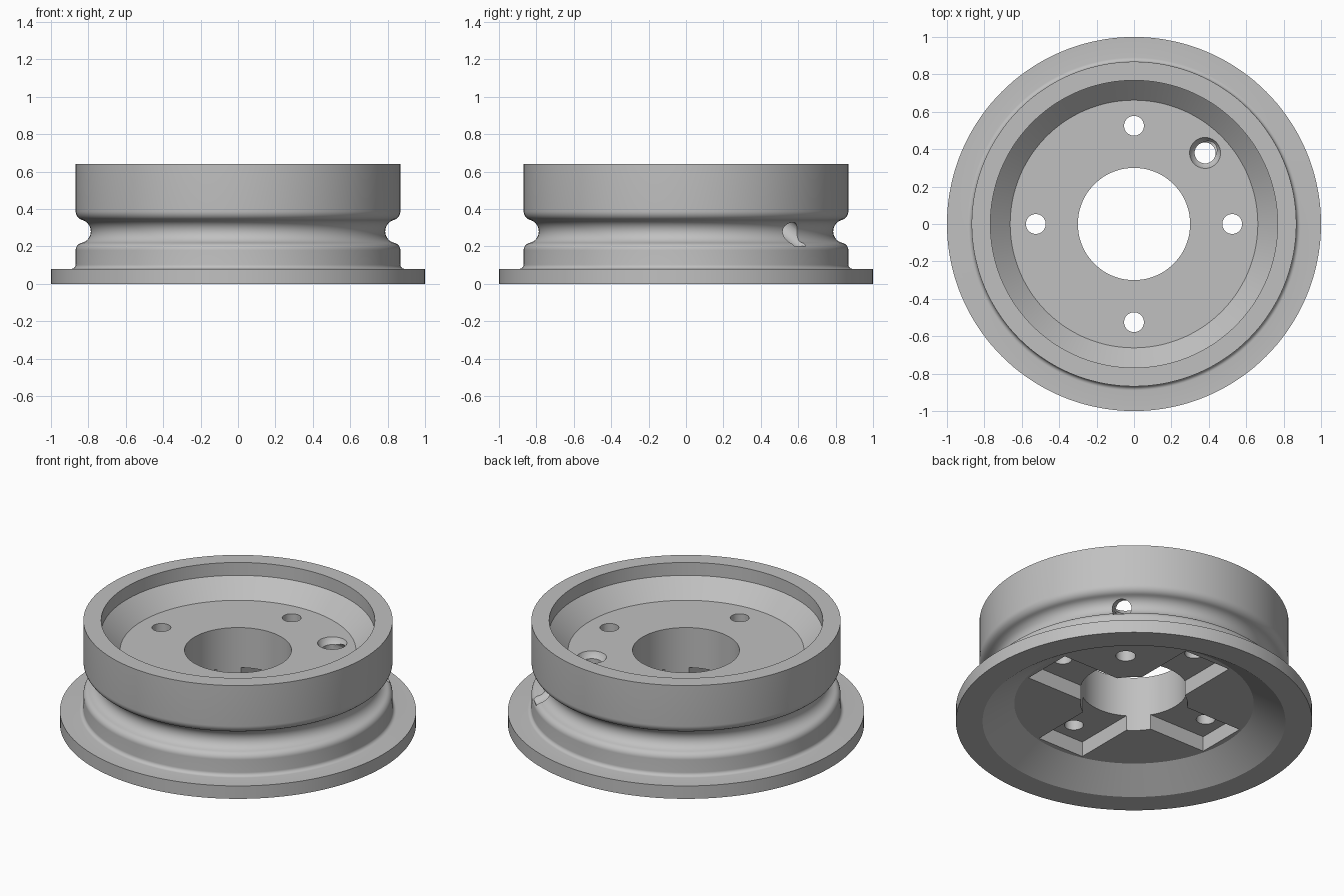
import bpy
import bmesh
from math import acos, cos, sin, pi, radians
from mathutils import Matrix, Vector

cube = bpy.data.objects.get("Cube")
if cube:
    bpy.data.objects.remove(cube, do_unlink=True)

metal = bpy.data.materials.new("grey_metal")
metal.use_nodes = True
grey = (0.53, 0.53, 0.53, 1)
metal.diffuse_color = grey
metal.node_tree.nodes["Principled BSDF"].inputs["Base Color"].default_value = grey


def arc(r, z, radius, start, end, steps=8):
    """Points along an arc in the (r, z) section plane."""
    angles = [start + (end - start) * i / steps for i in range(steps + 1)]
    return [(r + radius * cos(a), z + radius * sin(a)) for a in angles]


def add_object(name, bm):
    bmesh.ops.recalc_face_normals(bm, faces=bm.faces)
    mesh = bpy.data.meshes.new(name)
    bm.to_mesh(mesh)
    bm.free()
    mesh.materials.append(metal)
    obj = bpy.data.objects.new(name, mesh)
    bpy.context.collection.objects.link(obj)
    return obj


def lathe(name, profile, steps=144):
    """Revolve a closed (r, z) section around the z axis."""
    bm = bmesh.new()
    rings = []
    for i in range(steps):
        a = 2 * pi * i / steps
        rings.append([bm.verts.new((r * cos(a), r * sin(a), z)) for r, z in profile])
    n = len(profile)
    for i in range(steps):
        here, after = rings[i], rings[(i + 1) % steps]
        for j in range(n):
            k = (j + 1) % n
            bm.faces.new((here[j], after[j], after[k], here[k]))
    return add_object(name, bm)


def rod(name, start, end, radius):
    """Cylinder running between two points."""
    start, end = Vector(start), Vector(end)
    axis = end - start
    turn = axis.to_track_quat("Z", "Y").to_matrix().to_4x4()
    bm = bmesh.new()
    bmesh.ops.create_cone(bm, cap_ends=True, segments=40, radius1=radius,
                          radius2=radius, depth=axis.length,
                          matrix=Matrix.Translation((start + end) / 2) @ turn)
    return add_object(name, bm)


def box(name, size, centre):
    bm = bmesh.new()
    bmesh.ops.create_cube(bm, size=1, matrix=Matrix.Translation(centre)
                          @ Matrix.Diagonal((*size, 1)))
    return add_object(name, bm)


def carve(target, cutter):
    """Subtract the cutter, then discard it."""
    cutter.hide_render = True
    mod = target.modifiers.new("cut", "BOOLEAN")
    mod.operation = "DIFFERENCE"
    mod.solver = "EXACT"
    mod.object = cutter
    bpy.context.view_layer.objects.active = target
    bpy.ops.object.modifier_apply(modifier=mod.name)
    bpy.data.objects.remove(cutter, do_unlink=True)


# Wheel section: flange, rounded groove, drum, dished face and hub bore
drum, groove_r, groove_z, groove = 0.868, 0.85, 0.28, 0.063
top_fillet, low_fillet = 0.05, 0.04


def tangent(fillet):
    """Angle at which the groove meets a shoulder fillet, and fillet height."""
    a = acos((drum - fillet - groove_r) / (groove + fillet))
    return a, (groove + fillet) * sin(a)


top_a, top_h = tangent(top_fillet)
low_a, low_h = tangent(low_fillet)
profile = [(0.85, 0), (1, 0), (1, 0.08)]
profile += arc(drum + 0.022, 0.102, 0.022, 1.5 * pi, pi, 6)
profile += arc(drum - low_fillet, groove_z - low_h, low_fillet, 0, pi - low_a)
profile += arc(groove_r, groove_z, groove, 2 * pi - low_a, top_a, 16)[1:-1]
profile += arc(drum - top_fillet, groove_z + top_h, top_fillet, top_a - pi, 0)
profile += [(drum, 0.64), (0.768, 0.64), (0.768, 0.56), (0.662, 0.455),
            (0.3, 0.455), (0.3, 0.114), (0.672, 0.114)]
wheel = lathe("wheel", profile)

# Crossed recess in the underside of the hub
reach, width = 1.28, 0.316
for size in ((reach, width, 0.16), (width, reach, 0.16)):
    carve(wheel, box("recess_cutter", size, (0, 0, 0.127)))

# Four bolt holes
for i in range(4):
    a = radians(90 * i)
    x, y = 0.525 * cos(a), 0.525 * sin(a)
    carve(wheel, rod("bolt_cutter", (x, y, 0), (x, y, 0.6), 0.053))

# Valve hole: straight bore, slanted outlet into the groove, rounded mouth
v = 0.38
carve(wheel, rod("valve_cutter", (v, v, 0), (v, v, 0.6), 0.056))
carve(wheel, rod("outlet_cutter", (v, v, 0.41), (0.62, 0.62, 0.23), 0.054))
bm = bmesh.new()
bmesh.ops.create_uvsphere(bm, u_segments=40, v_segments=24, radius=0.09,
                          matrix=Matrix.Translation((v, v, 0.49)))
carve(wheel, add_object("mouth_cutter", bm))

# Smooth shading with crisp edges
bpy.ops.object.select_all(action="DESELECT")
wheel.select_set(True)
bpy.context.view_layer.objects.active = wheel
bpy.ops.object.shade_smooth_by_angle(angle=radians(30))
